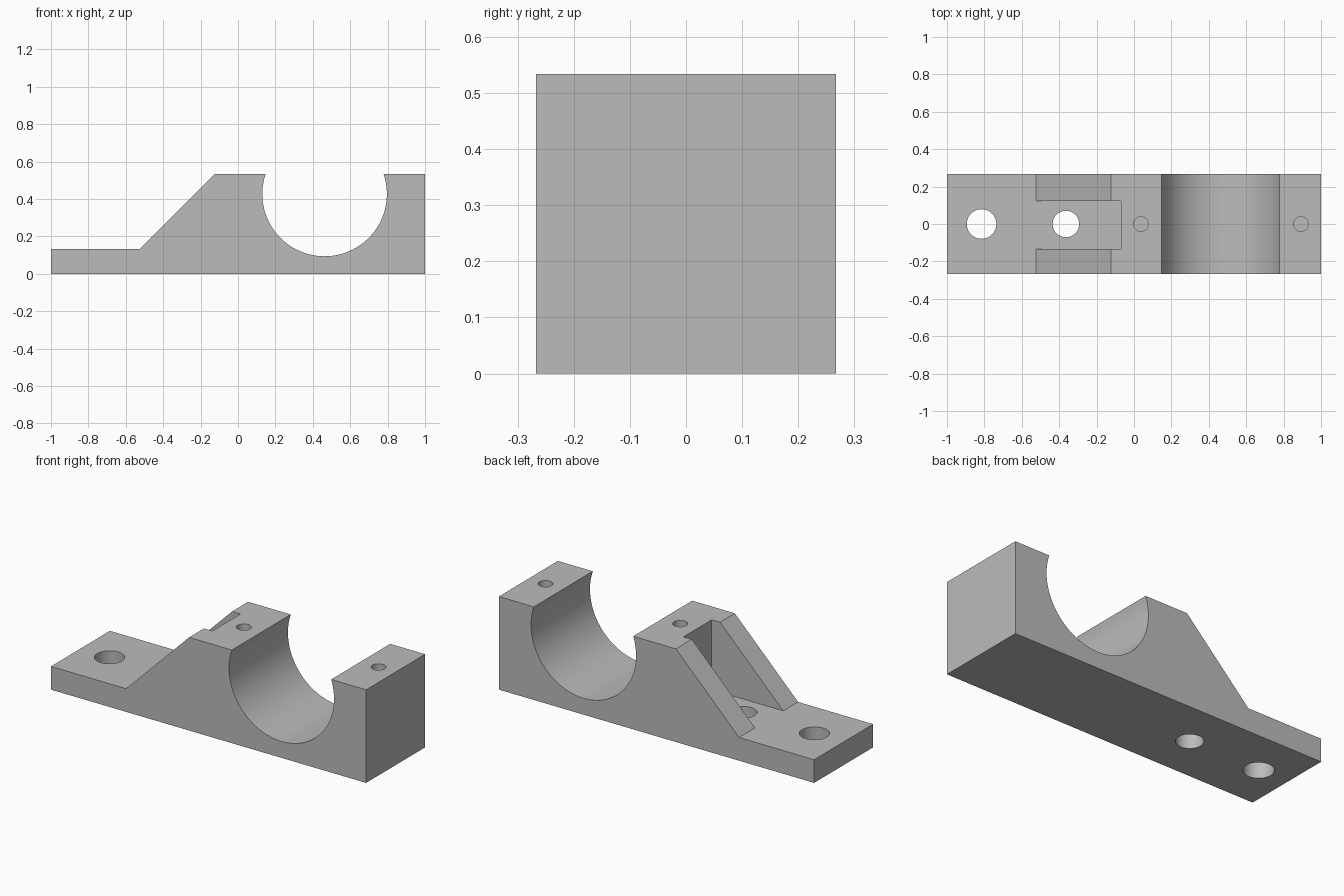
import bpy, bmesh, math

cube = bpy.data.objects.get("Cube")
if cube:
    bpy.data.objects.remove(cube, do_unlink=True)

LENGTH, DEPTH, HEIGHT, SLAB = 2.0, 0.534, 0.534, 0.133
BORE_X, BORE_Z, BORE_R = 0.463, 0.427, 0.333

# Single plain grey
grey = bpy.data.materials.new("plain grey")
grey.use_nodes = True
colour = (0.5, 0.5, 0.5, 1)
grey.diffuse_color = colour
grey.node_tree.nodes["Principled BSDF"].inputs["Base Color"].default_value = colour


def extrude_profile(name, points):
    """Extrude an x-z outline through the full depth."""
    bm = bmesh.new()
    face = bm.faces.new([bm.verts.new((x, -DEPTH / 2, z)) for x, z in points])
    side = bmesh.ops.extrude_face_region(bm, geom=[face])["geom"]
    verts = [g for g in side if isinstance(g, bmesh.types.BMVert)]
    bmesh.ops.translate(bm, verts=verts, vec=(0, DEPTH, 0))
    bmesh.ops.recalc_face_normals(bm, faces=bm.faces)
    mesh = bpy.data.meshes.new(name)
    bm.to_mesh(mesh)
    bm.free()
    obj = bpy.data.objects.new(name, mesh)
    bpy.context.collection.objects.link(obj)
    return obj


def cut(target, cutter):
    """Subtract the active cutter and discard it."""
    cutter.hide_render = True
    mod = target.modifiers.new("cut", 'BOOLEAN')
    mod.operation, mod.solver, mod.object = 'DIFFERENCE', 'EXACT', cutter
    bpy.ops.object.select_all(action='DESELECT')
    target.select_set(True)
    bpy.context.view_layer.objects.active = target
    bpy.ops.object.modifier_apply(modifier=mod.name)
    bpy.data.objects.remove(cutter, do_unlink=True)


def drill(target, x, radius, bottom):
    top = HEIGHT + 0.1
    bpy.ops.mesh.primitive_cylinder_add(
        vertices=48, radius=radius, depth=top - bottom,
        location=(x, 0, (top + bottom) / 2))
    cut(target, bpy.context.object)


# Body outline: slab, ramp, and round bearing seat
rim = math.asin((HEIGHT - BORE_Z) / BORE_R)
start, end, steps = math.pi - rim, 2 * math.pi + rim, 64
seat = []
for i in range(steps + 1):
    a = start + (end - start) * i / steps
    seat.append((BORE_X + BORE_R * math.cos(a), BORE_Z + BORE_R * math.sin(a)))
half = LENGTH / 2
outline = [(-half, 0), (-half, SLAB), (-0.524, SLAB), (-0.123, HEIGHT)]
outline += seat + [(half, HEIGHT), (half, 0)]
block = extrude_profile("bearing_block", outline)

# Pocket between the two sloping ribs
x0, x1, y0, y1 = -0.6, -0.07, -0.133, 0.123
bpy.ops.mesh.primitive_cube_add(
    size=1, location=((x0 + x1) / 2, (y0 + y1) / 2, SLAB + 0.3))
pocket = bpy.context.object
pocket.scale = (x1 - x0, y1 - y0, 0.6)
cut(block, pocket)

# Mounting holes through the base
drill(block, -0.815, 0.079, -0.1)
drill(block, -0.364, 0.071, -0.1)

# Blind cap-screw holes
for x in (0.037, 0.892):
    drill(block, x, 0.039, HEIGHT - 0.27)

# Finish
block.data.materials.clear()
block.data.materials.append(grey)
for face in block.data.polygons:
    face.material_index = 0
block.select_set(True)
bpy.context.view_layer.objects.active = block
bpy.ops.object.shade_smooth_by_angle(angle=math.radians(30))
